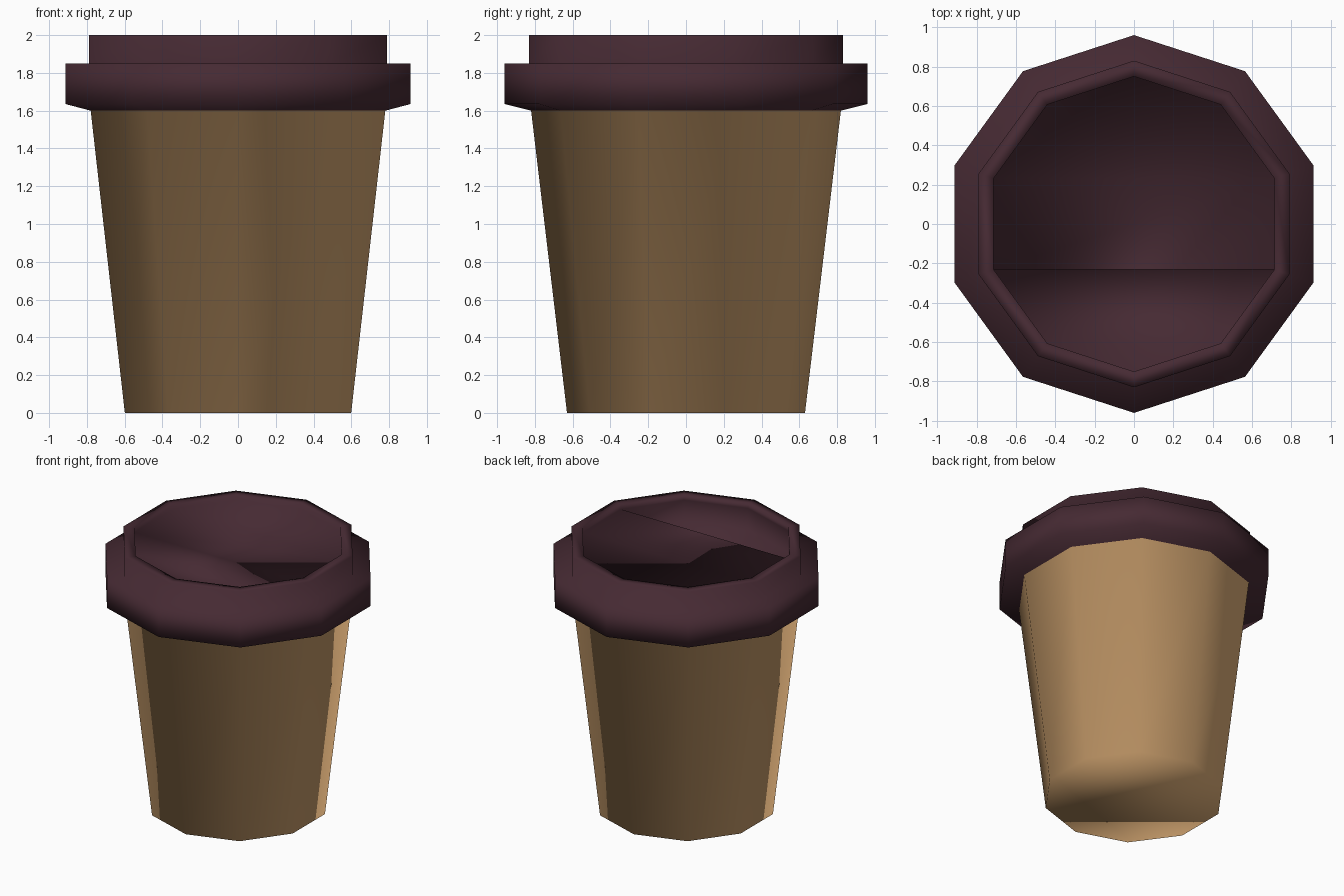
import bpy, bmesh, math

if "Cube" in bpy.data.objects:
    bpy.data.objects.remove(bpy.data.objects["Cube"])

SIDES = 10
SHELF = 1.965    # flat top behind the sipping recess
RECESS = 1.80    # floor of the sipping recess


def material(name, rgb):
    m = bpy.data.materials.new(name)
    m.diffuse_color = (*rgb, 1.0)
    m.use_nodes = True
    m.node_tree.nodes["Principled BSDF"].inputs["Base Color"].default_value = m.diffuse_color
    return m


def ring(bm, r, z):
    """Decagon of vertices, first corner at the front (-y)."""
    out = []
    for k in range(SIDES):
        a = math.radians(-90) + k * math.tau / SIDES
        out.append(bm.verts.new((r * math.cos(a), r * math.sin(a), z)))
    return out


bm = bmesh.new()

# Cup wall (first band), then lid lip, raised rim and inside of the rim
profile = [(0.63, 0.0), (0.82, 1.6), (0.96, 1.635), (0.96, 1.85), (0.83, 1.85),
           (0.83, 2.0), (0.75, 2.0), (0.75, SHELF)]
rings = [ring(bm, r, z) for r, z in profile]
for i, (a, b) in enumerate(zip(rings, rings[1:])):
    for k in range(SIDES):
        n = (k + 1) % SIDES
        f = bm.faces.new((a[k], a[n], b[n], b[k]))
        f.material_index = 0 if i == 0 else 1
bm.faces.new(rings[0][::-1])

# Flat shelf over the back of the lid
top = rings[-1]
bm.faces.new(top[2:9]).material_index = 1

# Sipping recess sunk into the front of the lid
hi = [top[k] for k in (8, 9, 0, 1, 2)]
lo = [bm.verts.new((v.co.x, v.co.y, RECESS)) for v in hi]
for i in range(len(hi)):
    j = (i + 1) % len(hi)
    bm.faces.new((hi[i], hi[j], lo[j], lo[i])).material_index = 1
bm.faces.new(lo).material_index = 1

for f in bm.faces:
    f.smooth = True
me = bpy.data.meshes.new("lidded_cup")
bm.to_mesh(me)
bm.free()
me.materials.append(material("cardboard_tan", (0.737, 0.429, 0.188)))
me.materials.append(material("dark_plum", (0.061, 0.023, 0.033)))
ob = bpy.data.objects.new("lidded_cup", me)
bpy.context.collection.objects.link(ob)
